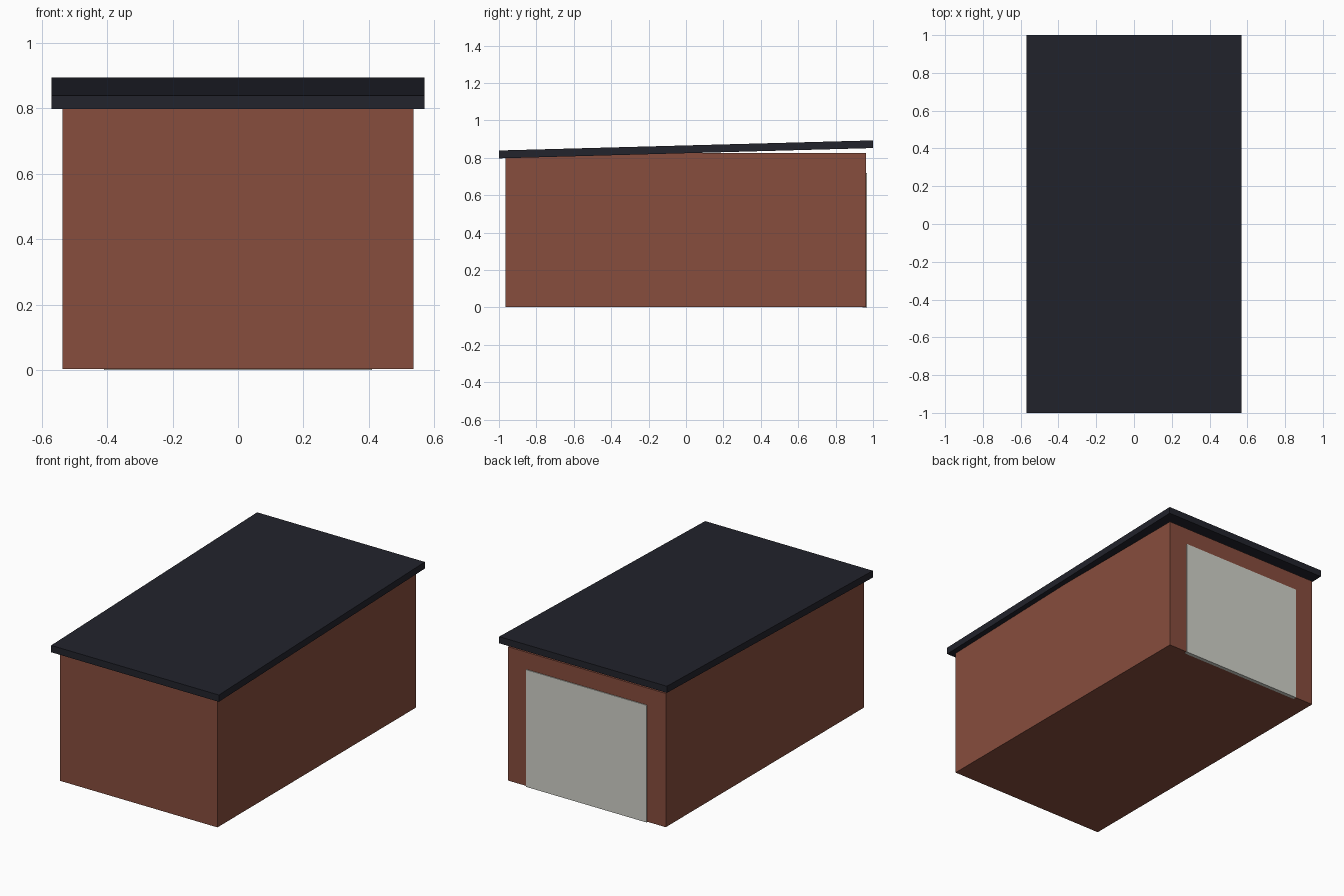
import bpy, bmesh
from mathutils import Vector

default = bpy.data.objects.get("Cube")
if default:
    bpy.data.objects.remove(default, do_unlink=True)


def make_material(name, rgb):
    mat = bpy.data.materials.new(name)
    mat.use_nodes = True
    mat.diffuse_color = (*rgb, 1)
    bsdf = mat.node_tree.nodes["Principled BSDF"]
    bsdf.inputs["Base Color"].default_value = (*rgb, 1)
    bsdf.inputs["Roughness"].default_value = 0.9
    return mat


def extrude_profile(name, profile, half_width, mat):
    """Extrude a side profile of (y, z) points across x, centred on x = 0."""
    bm = bmesh.new()
    face = bm.faces.new([bm.verts.new((-half_width, y, z)) for y, z in profile])
    out = bmesh.ops.extrude_face_region(bm, geom=[face])
    moved = [v for v in out["geom"] if isinstance(v, bmesh.types.BMVert)]
    bmesh.ops.translate(bm, verts=moved, vec=Vector((2 * half_width, 0, 0)))
    bmesh.ops.recalc_face_normals(bm, faces=bm.faces)
    mesh = bpy.data.meshes.new(name)
    bm.to_mesh(mesh)
    bm.free()
    mesh.materials.append(mat)
    obj = bpy.data.objects.new(name, mesh)
    bpy.context.collection.objects.link(obj)
    return obj


def rectangle(y0, y1, z0, z1):
    return [(y0, z0), (y1, z0), (y1, z1), (y0, z1)]


brick = make_material("red brick", (0.242, 0.074, 0.047))
roofing = make_material("dark roofing", (0.016, 0.017, 0.025))
door_paint = make_material("pale grey door", (0.64, 0.645, 0.59))

# Brick body, its flat top tucked under the roof
extrude_profile("brick_walls", rectangle(-0.965, 0.962, 0.003, 0.825), 0.536, brick)

# Garage door, set into the back wall and slightly proud of it
extrude_profile("garage_door", rectangle(0.945, 0.967, 0, 0.72), 0.41, door_paint)

# Overhanging slab roof, rising towards the back
roof_profile = [(-1, 0.797), (1, 0.852), (1, 0.893), (-1, 0.839)]
extrude_profile("sloped_roof", roof_profile, 0.57, roofing)
